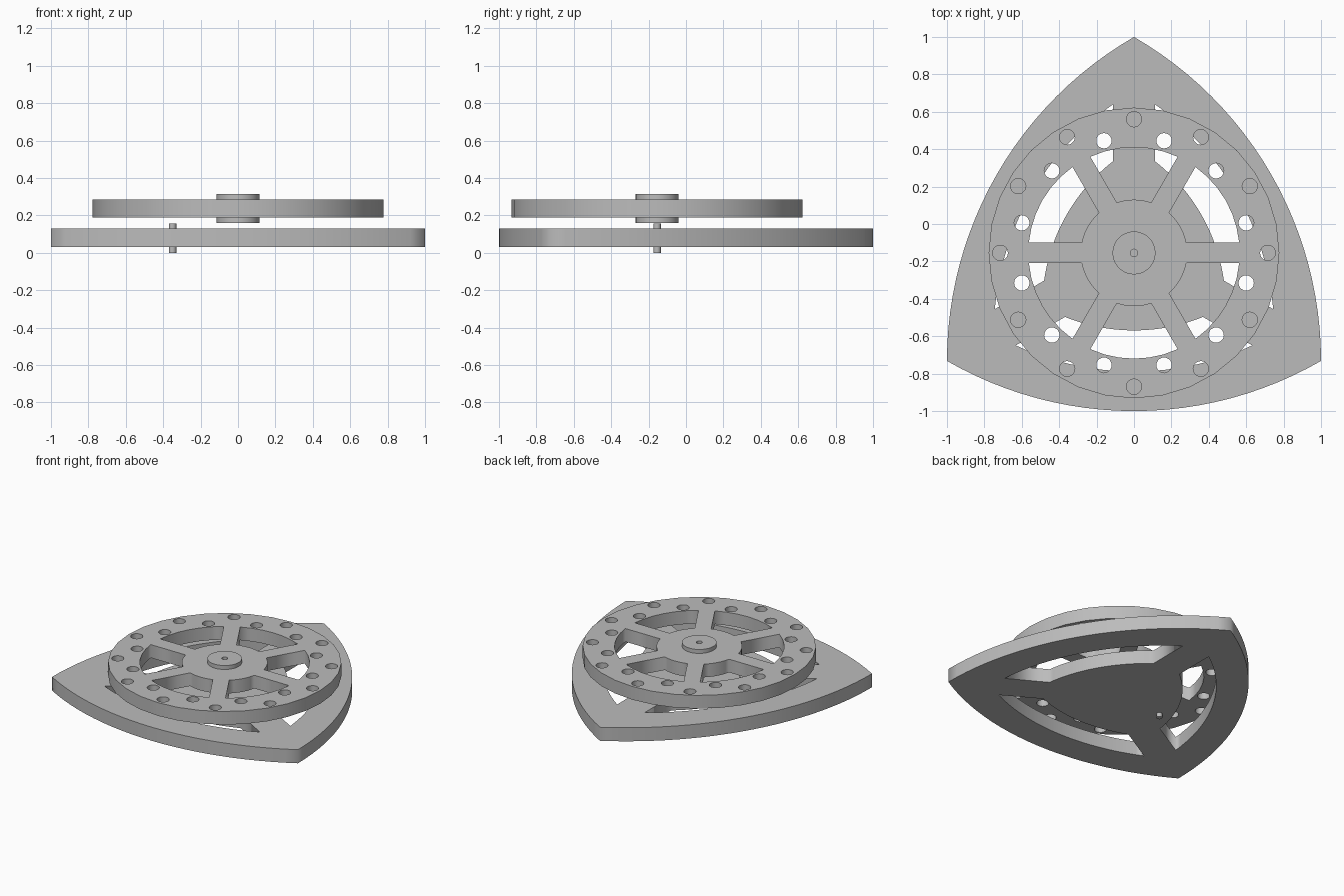
import bpy, bmesh
from math import sin, cos, acos, asin, pi, sqrt, radians

if "Cube" in bpy.data.objects:
    bpy.data.objects.remove(bpy.data.objects["Cube"])

CY = 1 - 2 / sqrt(3)          # shared centre of rotor and disc

grey = bpy.data.materials.new("mid grey")
grey.diffuse_color = (0.5, 0.5, 0.5, 1)
grey.use_nodes = True
grey.node_tree.nodes["Principled BSDF"].inputs["Base Color"].default_value = grey.diffuse_color


def rot(pts, a):
    return [(x * cos(a) - y * sin(a), x * sin(a) + y * cos(a)) for x, y in pts]


def circle(r, n, cx=0, cy=0):
    return [(cx + r * cos(2 * pi * i / n), cy + r * sin(2 * pi * i / n)) for i in range(n)]


def bulge(r, t, n=24):
    """Bottom side of a rounded triangle of width r, swept from -t to t."""
    ts = [-t + 2 * t * i / n for i in range(n + 1)]
    return [(r * sin(a), r / sqrt(3) - r * cos(a)) for a in ts]


def plate(name, loops, z0, z1, cx=0):
    """Extrude an outline (first loop) with holes (other loops)."""
    cu = bpy.data.curves.new(name, 'CURVE')
    cu.dimensions = '2D'
    cu.fill_mode = 'BOTH'
    cu.extrude = (z1 - z0) / 2
    for pts in loops:
        sp = cu.splines.new('POLY')
        sp.points.add(len(pts) - 1)
        for p, (x, y) in zip(sp.points, pts):
            p.co = (x + cx, y + CY, 0, 1)
        sp.use_cyclic_u = True
    ob = bpy.data.objects.new(name, cu)
    bpy.context.collection.objects.link(ob)
    bpy.ops.object.select_all(action='DESELECT')
    ob.select_set(True)
    bpy.context.view_layer.objects.active = ob
    bpy.ops.object.convert(target='MESH')
    ob = bpy.context.object
    ob.name = name
    bm = bmesh.new()
    bm.from_mesh(ob.data)
    bmesh.ops.remove_doubles(bm, verts=bm.verts, dist=1e-5)
    bmesh.ops.translate(bm, verts=bm.verts, vec=(0, 0, (z0 + z1) / 2))
    bmesh.ops.recalc_face_normals(bm, faces=bm.faces)
    bm.to_mesh(ob.data)
    bm.free()
    ob.data.materials.clear()
    ob.data.materials.append(grey)
    return ob


# Rounded triangular rotor with three curved slots
outline = []
for k in range(3):
    outline += rot(bulge(2, pi / 6)[:-1], k * 2 * pi / 3)
half = 0.112
edge = lambda r: acos(0.5 + half / r) - pi / 6      # where a side meets a spoke
slot = bulge(1.5, edge(1.5)) + bulge(0.98, edge(0.98))[::-1]
plate("rotor", [outline] + [rot(slot, k * 2 * pi / 3) for k in range(3)], 0.03, 0.13)

# Spoked disc with two staggered rings of holes
def sector(r, mid, w=0.055, n=6):
    s = pi / 6 - asin(w / r)
    return [(r * cos(mid - s + 2 * s * i / n), r * sin(mid - s + 2 * s * i / n)) for i in range(n + 1)]

loops = [circle(0.777, 32), circle(0.11, 32)]
for k in range(6):
    mid = radians(30 + 60 * k)
    loops.append(sector(0.565, mid) + sector(0.285, mid)[::-1])
for k in range(12):
    for r, off in ((0.715, 0), (0.621, 15)):
        a = radians(30 * k + off)
        loops.append(circle(0.041, 20, r * cos(a), r * sin(a)))
plate("spoked_disc", loops, 0.188, 0.285)

# Hub with a bore, and the offset pin through the rotor
plate("hub", [circle(0.115, 32), circle(0.02, 16)], 0.16, 0.314)
plate("offset_pin", [circle(0.02, 16)], 0, 0.158, cx=-0.35)
